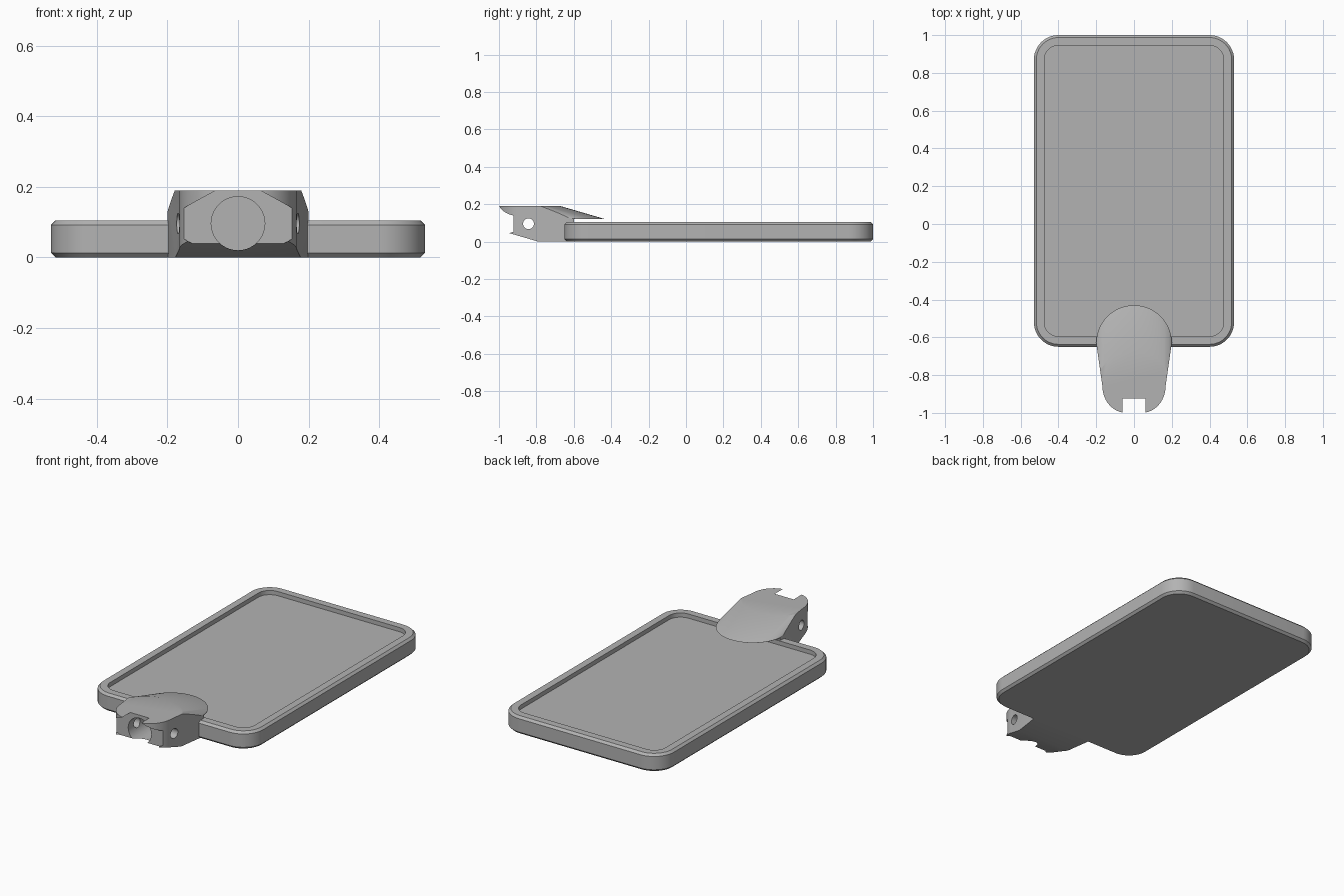
import bpy, bmesh, math
from mathutils import Vector

old = bpy.data.objects.get("Cube")
if old:
    bpy.data.objects.remove(old, do_unlink=True)

GREY = (0.45, 0.45, 0.45, 1.0)
grey = bpy.data.materials.new("plain grey")
grey.use_nodes = True
grey.diffuse_color = GREY
grey.node_tree.nodes["Principled BSDF"].inputs["Base Color"].default_value = GREY


def loft(name, rings):
    """Join rings of equal length and cap both ends."""
    bm = bmesh.new()
    loops = [[bm.verts.new(p) for p in ring] for ring in rings]
    n = len(loops[0])
    for a, b in zip(loops, loops[1:]):
        for i in range(n):
            j = (i + 1) % n
            bm.faces.new((a[i], a[j], b[j], b[i]))
    bm.faces.new(loops[0][::-1])
    bm.faces.new(loops[-1])
    bmesh.ops.recalc_face_normals(bm, faces=bm.faces)
    mesh = bpy.data.meshes.new(name)
    bm.to_mesh(mesh)
    bm.free()
    mesh.materials.append(grey)
    obj = bpy.data.objects.new(name, mesh)
    bpy.context.collection.objects.link(obj)
    return obj


def prism(name, ring, offset):
    ring = [Vector(p) for p in ring]
    return loft(name, [ring, [p + Vector(offset) for p in ring]])


def arc(cx, cy, rx, ry, start, end, steps):
    angles = [math.radians(start + (end - start) * i / steps) for i in range(steps + 1)]
    return [(cx + rx * math.cos(a), cy + ry * math.sin(a)) for a in angles]


def select(obj):
    bpy.ops.object.select_all(action='DESELECT')
    obj.select_set(True)
    bpy.context.view_layer.objects.active = obj


def cut(obj, cutter, operation='DIFFERENCE'):
    cutter.hide_render = True
    mod = obj.modifiers.new("cut", 'BOOLEAN')
    mod.operation = operation
    mod.solver = 'EXACT'
    mod.object = cutter
    select(obj)
    bpy.ops.object.modifier_apply(modifier=mod.name)
    bpy.data.objects.remove(cutter, do_unlink=True)


def smooth(obj):
    select(obj)
    bpy.ops.object.shade_smooth_by_angle(angle=math.radians(25))


# Tray: rounded rectangle with chamfered edges and a shallow recess
HALF_X, FRONT, BACK, RADIUS = 0.53, -0.65, 1.0, 0.13


def rounded_rect(inset, z):
    r = RADIUS - inset
    x = HALF_X - RADIUS
    y0, y1 = FRONT + RADIUS, BACK - RADIUS
    corners = [(x, y1), (-x, y1), (-x, y0), (x, y0)]
    return [(px, py, z) for k, (cx, cy) in enumerate(corners)
            for px, py in arc(cx, cy, r, r, 90 * k, 90 * k + 90, 12)]


profile = [(0.013, 0), (0, 0.013), (0, 0.092), (0.013, 0.105), (0.055, 0.105), (0.055, 0.08)]
tray = loft("tray", [rounded_rect(i, z) for i, z in profile])
smooth(tray)

# Clip body: tapered plan with a round tongue and rounded front corners
TOP, TONGUE, TONGUE_Y, TONGUE_R = 0.19, 0.12, -0.63, 0.2
plan = (arc(0, TONGUE_Y, TONGUE_R, TONGUE_R, 0, 180, 48)
        + arc(-0.04, -0.86, 0.127, 0.14, 180, 270, 12)
        + arc(0.04, -0.86, 0.127, 0.14, 270, 360, 12))
clip = prism("clip", [(x, y, 0) for x, y in plan], (0, 0, TOP))

# Sloping round ramp at the back of the clip
slope = Vector((0, -0.24, TOP - TONGUE))
ramp_plan = arc(0, TONGUE_Y, TONGUE_R + 0.002, TONGUE_R, 0, 180, 48)
ramp_plan = ramp_plan + [(-0.202, -1.2), (0.202, -1.2)]
ramp = [Vector((x, y, TONGUE)) - slope * 2 for x, y in ramp_plan]
cut(clip, prism("ramp_cutter", ramp, slope * 4), 'INTERSECT')

# Gap under the tongue
gap = [(-0.4, -0.6, -0.1), (0.4, -0.6, -0.1), (0.4, -0.6, TONGUE), (-0.4, -0.6, TONGUE)]
cut(clip, prism("gap_cutter", gap, (0, 0.5, 0)))

# Diamond notch that leaves four prongs at the front
MID = 0.096
notch = [(0, -1.2, MID + 0.128), (0.233, -1.2, MID), (0, -1.2, MID - 0.128), (-0.233, -1.2, MID)]
cut(clip, prism("notch_cutter", notch, (0, 0.277, 0)))

# Front bore and crosswise pin hole
bore = [(x, -1.2, z) for x, z in arc(0, MID, 0.076, 0.076, 0, 360, 40)[:-1]]
cut(clip, prism("bore_cutter", bore, (0, 0.46, 0)))
pin = [(-0.4, y, z) for y, z in arc(-0.842, MID, 0.029, 0.029, 0, 360, 24)[:-1]]
cut(clip, prism("pin_cutter", pin, (0.8, 0, 0)))
smooth(clip)
